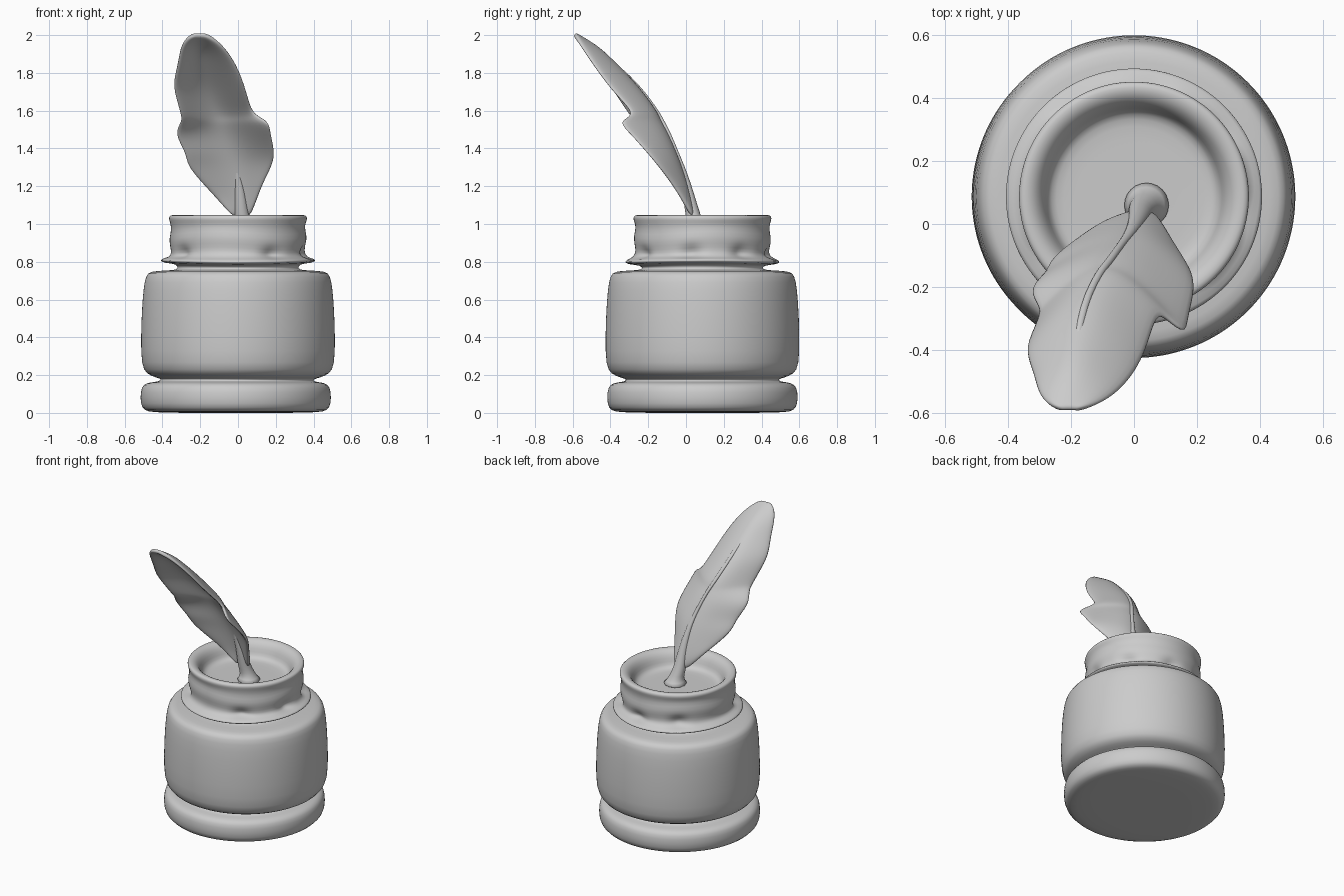
import bpy
import bmesh
from math import sin, cos, atan2, radians, pi
from mathutils import Vector, Matrix

default_cube = bpy.data.objects.get("Cube")
if default_cube:
    bpy.data.objects.remove(default_cube, do_unlink=True)

# One plain clay colour for everything
clay = bpy.data.materials.new("clay grey")
clay.use_nodes = True
clay_colour = (0.6, 0.6, 0.6, 1)
clay.diffuse_color = clay_colour
clay.node_tree.nodes["Principled BSDF"].inputs["Base Color"].default_value = clay_colour

JAR_CENTRE = Vector((0, 0.087, 0))


def finish(name, bm, thickness=0, levels=1):
    """Turn a bmesh into a smooth, subdivided object."""
    mesh = bpy.data.meshes.new(name)
    bmesh.ops.recalc_face_normals(bm, faces=bm.faces)
    for face in bm.faces:
        face.smooth = True
    bm.to_mesh(mesh)
    bm.free()
    mesh.materials.append(clay)
    obj = bpy.data.objects.new(name, mesh)
    bpy.context.collection.objects.link(obj)
    if thickness:
        solid = obj.modifiers.new("Thickness", "SOLIDIFY")
        solid.thickness = thickness
        solid.offset = 0
    subdivision = obj.modifiers.new("Smoothing", "SUBSURF")
    subdivision.levels = subdivision.render_levels = levels
    return obj


def lathe(profile, steps=72):
    """Spin a (radius, height) profile around the vertical axis."""
    bm = bmesh.new()
    verts = [bm.verts.new((r, 0, z)) for r, z in profile]
    edges = [bm.edges.new(pair) for pair in zip(verts, verts[1:])]
    bmesh.ops.spin(bm, geom=verts + edges, cent=(0, 0, 0), axis=(0, 0, 1),
                   angle=2 * pi, steps=steps, use_duplicate=False)
    bmesh.ops.remove_doubles(bm, verts=bm.verts, dist=0.0005)
    return bm


# Jar: foot, waist groove, body, shoulder, collar, neck, rim and inner floor
jar_profile = [
    (0, 0), (0.3, 0), (0.44, 0.003), (0.485, 0.012), (0.505, 0.045), (0.505, 0.115),
    (0.49, 0.152), (0.45, 0.162), (0.41, 0.166), (0.4, 0.178), (0.43, 0.186),
    (0.485, 0.205), (0.512, 0.25), (0.515, 0.4), (0.507, 0.6), (0.495, 0.7),
    (0.48, 0.742), (0.44, 0.752), (0.34, 0.755), (0.315, 0.763), (0.325, 0.785),
    (0.39, 0.79), (0.412, 0.8), (0.405, 0.812), (0.365, 0.825), (0.352, 0.85),
    (0.36, 0.89), (0.365, 0.93), (0.352, 0.975), (0.36, 1.01), (0.368, 1.03),
    (0.36, 1.047), (0.335, 1.048), (0.308, 1.035), (0.285, 1), (0.275, 0.955),
    (0.25, 0.937), (0.2, 0.935), (0, 0.935)]
bm = lathe(jar_profile)

# Hand-worked unevenness: slipped foot, wavy neck, hollows above the collar
hollows = [radians(a) for a in (-60, -10, 35, 80, 125, 215)]
for v in bm.verts:
    radius = v.co.xy.length
    angle = atan2(v.co.y, v.co.x)
    if v.co.z < 0.17:
        v.co.x -= 0.012
    if 0.82 < v.co.z < 0.9 and radius > 0.3:
        nearest = min(abs((angle - h + pi) % (2 * pi) - pi) for h in hollows)
        dent = max(0, 1 - nearest / 0.22) if v.co.z < 0.86 else 0
        scale = 1 - 0.09 * dent
        v.co.x *= scale
        v.co.y *= scale
    if 0.84 < v.co.z < 1 and radius > 0.32:
        v.co.z += 0.008 * sin(3 * angle + 1)
    if 0.78 < v.co.z < 0.82:
        v.co.z += 0.004 * cos(2 * angle)
bmesh.ops.transform(bm, matrix=Matrix.Translation(JAR_CENTRE), verts=bm.verts)
finish("ink_jar", bm)

# Feather sections: height, then (x, y) of right-hand edge, spine, left-hand edge
sections = [
    (1.04, (-0.03, 0.02), (0.02, 0.045), (0.065, 0.03)),
    (1.13, (-0.11, 0), (0.015, 0.025), (0.1, -0.02)),
    (1.22, (-0.195, -0.06), (0.005, 0.005), (0.135, -0.08)),
    (1.31, (-0.275, -0.12), (-0.01, -0.02), (0.185, -0.15)),
    (1.38, (-0.28, -0.16), (-0.03, -0.045), (0.2, -0.21)),
    (1.48, (-0.345, -0.21), (-0.06, -0.085), (0.175, -0.3)),
    (1.545, (-0.3, -0.27), (-0.085, -0.12), (0.17, -0.37)),
    (1.575, (-0.305, -0.3), (-0.1, -0.135), (0.085, -0.27)),
    (1.65, (-0.325, -0.35), (-0.13, -0.185), (0.06, -0.34)),
    (1.74, (-0.35, -0.41), (-0.16, -0.255), (0.035, -0.42)),
    (1.84, (-0.32, -0.475), (-0.18, -0.36), (-0.005, -0.49)),
    (1.93, (-0.308, -0.535), (-0.195, -0.455), (-0.065, -0.55)),
    (1.985, (-0.275, -0.575), (-0.205, -0.56), (-0.13, -0.58)),
    (2.005, (-0.235, -0.59), (-0.205, -0.59), (-0.175, -0.59))]


def section_points(z, first, spine, second):
    """Five points across the vane, curled forward on both sides of the spine."""
    points = []
    for edge, t in ((first, 1), (first, 0.5), (spine, 0), (second, 0.5), (second, 1)):
        points.append((spine[0] + (edge[0] - spine[0]) * t,
                       spine[1] + (edge[1] - spine[1]) * t ** 1.4, z))
    return points


bm = bmesh.new()
rows = [[bm.verts.new(p) for p in section_points(*s)] for s in sections]
for lower, upper in zip(rows, rows[1:]):
    for i in range(len(lower) - 1):
        bm.faces.new((lower[i], lower[i + 1], upper[i + 1], upper[i]))
finish("feather_vane", bm, thickness=0.026, levels=2)

# Quill shaft: flares into the floor and thins to a rib along the spine
shaft_path = [(0.04, 0.06, 0.925, 0.1), (0.04, 0.06, 0.955, 0.055), (0.03, 0.052, 1, 0.046)]
for i, (z, _, spine, _) in enumerate(sections[:-3]):
    shaft_path.append((spine[0], spine[1] - 0.006, z, max(0.012, 0.042 - 0.008 * i)))

bm = bmesh.new()
sides = 12
rings = []
for x, y, z, radius in shaft_path:
    turns = [2 * pi * k / sides for k in range(sides)]
    rings.append([bm.verts.new((x + radius * cos(a), y + radius * sin(a), z)) for a in turns])
for lower, upper in zip(rings, rings[1:]):
    for k in range(sides):
        n = (k + 1) % sides
        bm.faces.new((lower[k], lower[n], upper[n], upper[k]))
bm.faces.new(rings[0])
bm.faces.new(rings[-1])
finish("quill_shaft", bm)
